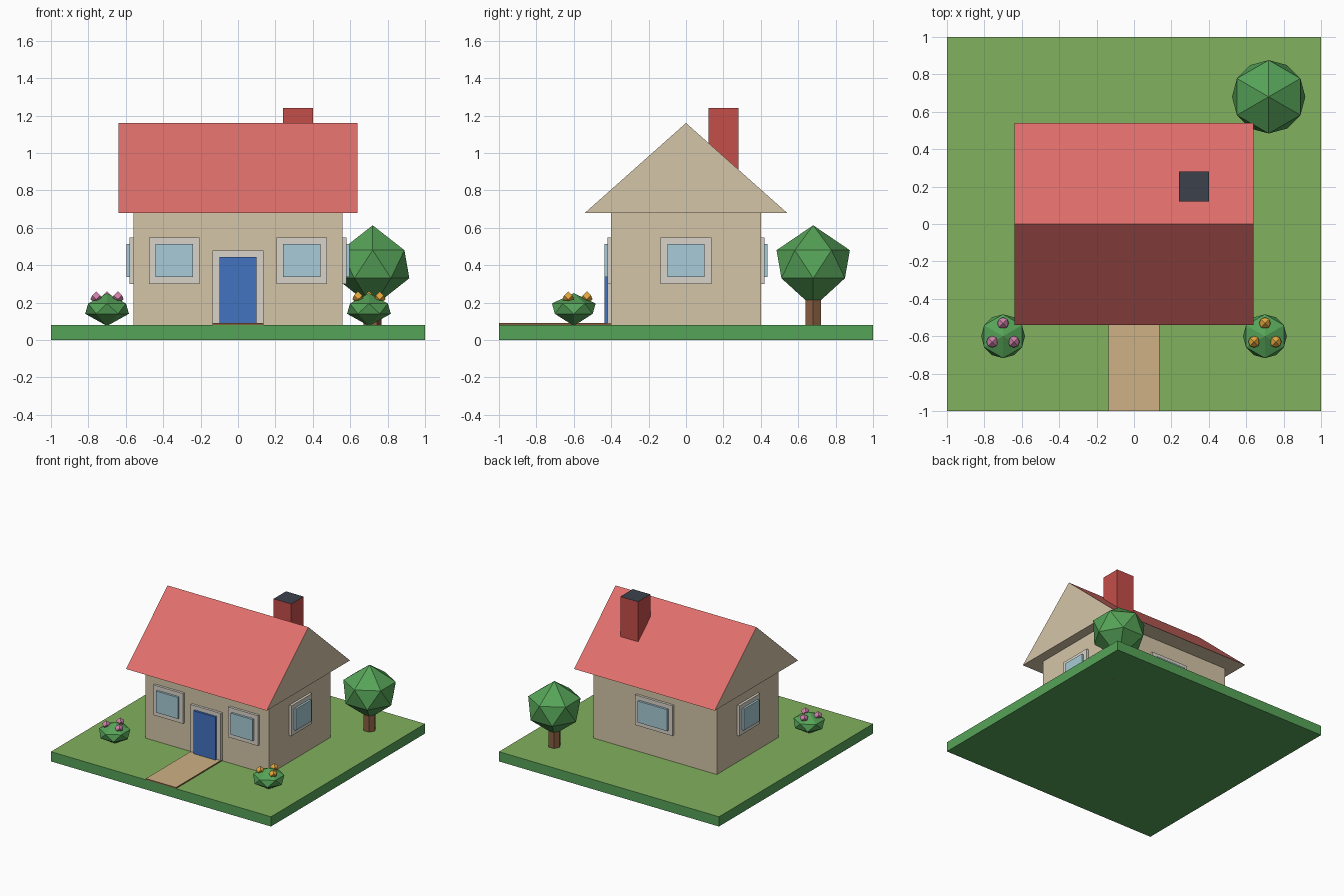
import bpy, bmesh, math

if "Cube" in bpy.data.objects:
    bpy.data.objects.remove(bpy.data.objects["Cube"])


def material(name, rgb):
    m = bpy.data.materials.new(name)
    lin = [((c / 255 + 0.055) / 1.055) ** 2.4 for c in rgb]
    m.diffuse_color = (*lin, 1)
    m.use_nodes = True
    m.node_tree.nodes["Principled BSDF"].inputs["Base Color"].default_value = m.diffuse_color
    return m


GRASS = material("grass", (129, 177, 94))
GREEN = material("green", (86, 163, 88))
BEIGE = material("beige", (213, 197, 168))
RED = material("roof_red", (224, 111, 107))
BRICK = material("brick", (197, 78, 74))
DARK = material("dark", (60, 65, 76))
FRAME = material("frame", (217, 212, 200))
GLASS = material("glass", (168, 203, 215))
BLUE = material("door_blue", (66, 115, 192))
SAND = material("sand", (205, 177, 131))
BROWN = material("brown", (136, 94, 64))
PINK = material("pink", (206, 130, 170))
ORANGE = material("orange", (226, 166, 62))


def mesh_object(name, verts, faces, *mats):
    """Flat faces with outward normals; a second material goes on upward faces."""
    bm = bmesh.new()
    vs = [bm.verts.new(v) for v in verts]
    for f in faces:
        bm.faces.new([vs[i] for i in f])
    bmesh.ops.recalc_face_normals(bm, faces=bm.faces[:])
    bm.normal_update()
    if len(mats) > 1:
        for f in bm.faces:
            f.material_index = int(f.normal.z > 0.5)
    me = bpy.data.meshes.new(name)
    bm.to_mesh(me)
    bm.free()
    for m in mats:
        me.materials.append(m)
    ob = bpy.data.objects.new(name, me)
    bpy.context.collection.objects.link(ob)
    return ob


def prism(name, bottom, top, *mats):
    """Join two matching outlines into a closed solid."""
    n = len(bottom)
    faces = [list(range(n)), list(range(n, 2 * n))]
    faces += [[i, (i + 1) % n, (i + 1) % n + n, i + n] for i in range(n)]
    return mesh_object(name, bottom + top, faces, *mats)


def box(name, x0, x1, y0, y1, z0, z1, *mats):
    base = [(x0, y0), (x1, y0), (x1, y1), (x0, y1)]
    return prism(name, [(*p, z0) for p in base], [(*p, z1) for p in base], *mats)


def blob(name, x, y, r, n, z_levels, mat):
    """Faceted ball: two staggered rings between a bottom and a top point."""
    zb, z2, z1, zt = z_levels
    verts = [(x, y, zb), (x, y, zt)]
    for z, off in ((z2, 0), (z1, 0.5)):
        for i in range(n):
            a = math.tau * (i + off) / n
            verts.append((x + r * math.cos(a), y + r * math.sin(a), z))
    faces = []
    for i in range(n):
        j = (i + 1) % n
        lo, lo2, hi, hi2 = 2 + i, 2 + j, 2 + n + i, 2 + n + j
        faces += [(0, lo, lo2), (lo, lo2, hi), (lo2, hi2, hi), (hi, hi2, 1)]
    return mesh_object(name, verts, faces, mat)


# Ground and path
box("ground", -1, 1, -1, 1, 0, 0.08, GREEN, GRASS)
box("path", -0.137, 0.137, -1, -0.40, 0.08, 0.09, BROWN, SAND)

# House walls, roof and chimney
box("walls", -0.56, 0.56, -0.40, 0.40, 0.08, 0.68, BEIGE)
gable = [(-0.54, 0.68), (0.54, 0.68), (0, 1.16)]
prism("roof", [(-0.64, *p) for p in gable], [(0.64, *p) for p in gable], BEIGE, RED)
box("chimney", 0.24, 0.40, 0.12, 0.28, 0.85, 1.24, BRICK, DARK)

# Door
box("door_frame", -0.137, 0.137, -0.42, -0.40, 0.08, 0.477, FRAME)
box("door", -0.10, 0.10, -0.437, -0.42, 0.08, 0.443, BLUE)


# Windows: frame with a raised pane, placed on a wall by turning about z
def window(name, offset, distance, half, angle):
    for part, h, z0, z1, d0, d1, mat in (
            ("frame", half + 0.035, 0.30, 0.548, 0, 0.02, FRAME),
            ("pane", half, 0.337, 0.513, 0.02, 0.037, GLASS)):
        ob = box(f"{name}_{part}", offset - h, offset + h,
                 -distance - d1, -distance - d0, z0, z1, mat)
        ob.rotation_euler.z = math.radians(angle)


window("front_left_window", -0.34, 0.40, 0.10, 0)
window("front_right_window", 0.34, 0.40, 0.10, 0)
window("right_window", 0, 0.56, 0.10, 90)
window("back_window", 0, 0.40, 0.135, 180)
window("left_window", 0, 0.56, 0.10, -90)

# Tree
hexagon = [(0.72 + 0.048 * math.cos(math.tau * i / 6),
            0.68 + 0.048 * math.sin(math.tau * i / 6)) for i in range(6)]
prism("tree_trunk", [(*p, 0) for p in hexagon], [(*p, 0.26) for p in hexagon], BROWN)
blob("tree_crown", 0.72, 0.68, 0.196, 6, (0.175, 0.33, 0.48, 0.613), GREEN)

# Bushes with three flowers each
for side, x, mat in (("left", -0.70, PINK), ("right", 0.70, ORANGE)):
    blob(f"{side}_bush", x, -0.60, 0.117, 6, (0.075, 0.14, 0.195, 0.25), GREEN)
    for i, (dx, dy) in enumerate(((0, 0.07), (-0.058, -0.03), (0.058, -0.03))):
        blob(f"{side}_flower_{i + 1}", x + dx, -0.60 + dy, 0.031, 4,
             (0.195, 0.217, 0.238, 0.26), mat)
